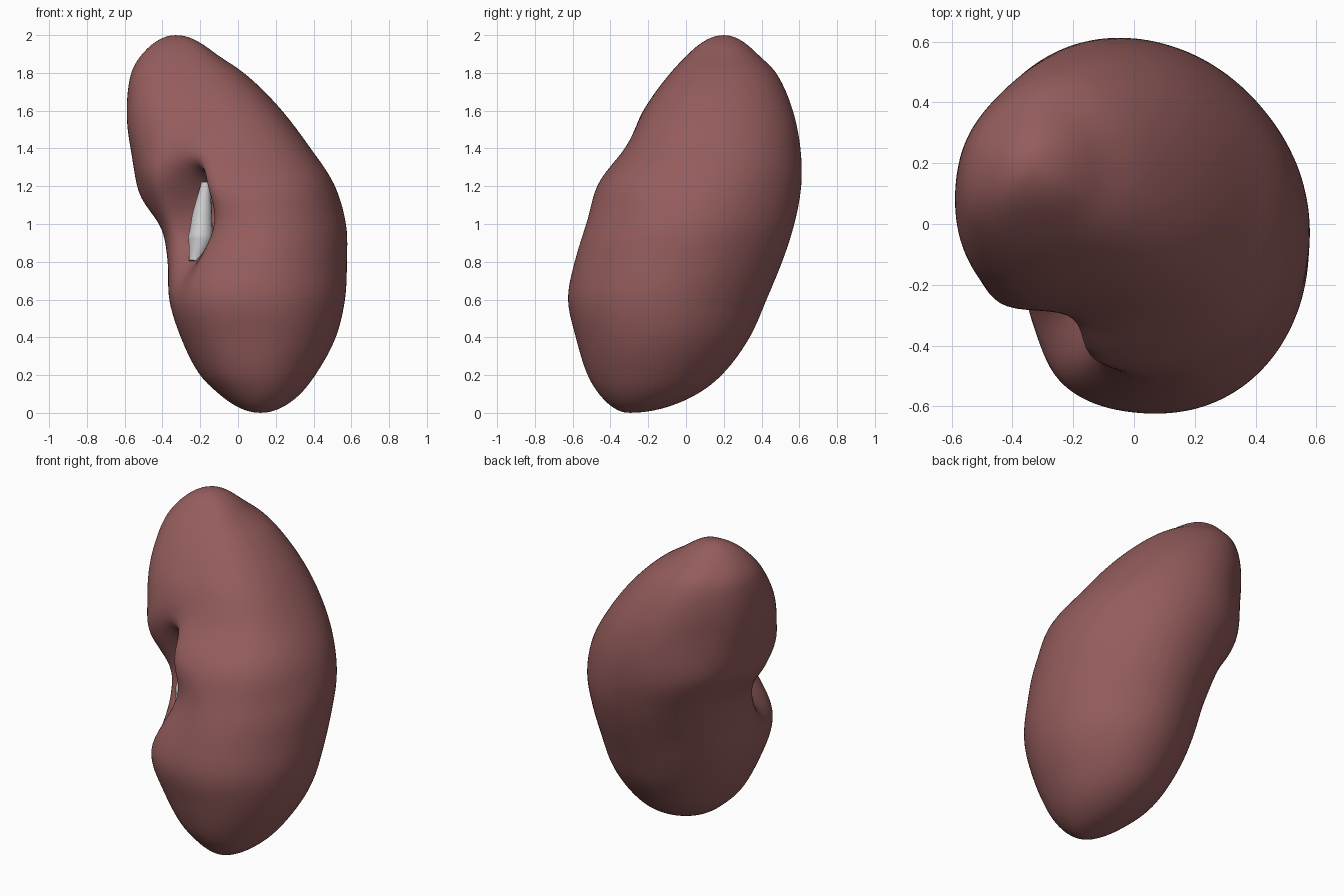
import bpy, bmesh, math
from mathutils import Vector

if "Cube" in bpy.data.objects:
    bpy.data.objects.remove(bpy.data.objects["Cube"])

# horizontal sections: z, centre x, centre y, half width x, half width y
SECTIONS = [
    (0.0, .12, -.30, 0, 0), (.1, .115, -.20, .215, .26), (.2, .105, -.165, .305, .355),
    (.4, .11, -.12, .41, .46), (.6, .105, -.095, .465, .525), (.8, .105, -.04, .475, .55),
    (1.0, .085, .015, .49, .555), (1.2, -.005, .07, .515, .54), (1.4, -.09, .15, .465, .46),
    (1.6, -.175, .18, .40, .39), (1.8, -.265, .205, .29, .275), (1.9, -.31, .20, .19, .18),
    (2.0, -.33, .20, 0, 0)]
ANG = [math.acos(1 - s[0]) for s in SECTIONS]
U = Vector((1, 1, 0)).normalized()
V = Vector((-1, 1, 0)).normalized()


def section(th):
    """Smooth (Hermite) interpolation of the section table."""
    i = 0
    while i < len(ANG) - 2 and th > ANG[i + 1]:
        i += 1
    h = ANG[i + 1] - ANG[i]
    t = (th - ANG[i]) / h

    def slope(j, c):
        a, b = max(j - 1, 0), min(j + 1, len(ANG) - 1)
        return (SECTIONS[b][c] - SECTIONS[a][c]) / (ANG[b] - ANG[a])
    return [(2*t**3 - 3*t**2 + 1) * SECTIONS[i][c] + (t**3 - 2*t**2 + t) * h * slope(i, c)
            + (3*t**2 - 2*t**3) * SECTIONS[i + 1][c] + (t**3 - t**2) * h * slope(i + 1, c)
            for c in range(1, 5)]


def lobe(t, deg, width=32):
    d = (math.degrees(t) - deg + 180) % 360 - 180
    return math.exp(-(d / width) ** 2)


def gauss(a, b=0):
    return math.exp(-a * a - b * b)


def step(z, a, b):
    w = min(max((z - a) / (b - a), 0), 1)
    return w * w * (3 - 2 * w)


def surface_point(th, t):
    z = 1 - math.cos(th)
    cx, cy, hx, hy = section(th)
    low = gauss((z - .6) / .4)
    k = (1 + .18 * step(z, 1.05, 1.5) * lobe(t, 225)
         + .12 * step(z, 1.0, 1.35) * lobe(t, 315)
         - .08 * step(z, 1.2, 1.55) * lobe(t, 135)
         + .07 * gauss((z - 1.0) / .22) * lobe(t, 135)
         + low * (.11 * lobe(t, 225, 28) - .05 * lobe(t, 45))
         - .03 * gauss((z - 1.1) / .3) * lobe(t, 45)
         + .05 * gauss((z - 1.1) / .1) * lobe(t, 185, 18))
    p = Vector((cx + hx * k * math.cos(t), cy + hy * k * math.sin(t), z))
    # hilum: deep pocket plus a broad shallow notch on the concave side
    mid = (cx + cy) * .707
    if p.dot(U) < mid:
        v = p.dot(V)
        deep = .38 * gauss((v + .04) / .10, (z - 1.04) / .24)
        wide = .055 * gauss((v + .16) / .28, (z - .98) / .2)
        side = min(1, (mid - p.dot(U)) / .2)
        p += (U * (deep + wide) + Vector((0, 0, .25 * deep))) * side
    return p


def material(name, col):
    m = bpy.data.materials.new(name)
    m.diffuse_color = (*col, 1)
    m.use_nodes = True
    m.node_tree.nodes["Principled BSDF"].inputs["Base Color"].default_value = m.diffuse_color
    return m


# kidney body
N, R = 140, 90
bm = bmesh.new()
bottom = bm.verts.new((.12, -.30, 0))
rings = [[bm.verts.new(surface_point(math.pi * r / R, 2 * math.pi * i / N)) for i in range(N)]
         for r in range(1, R)]
top = bm.verts.new((-.33, .20, 2))
for i in range(N):
    j = (i + 1) % N
    bm.faces.new((bottom, rings[0][j], rings[0][i]))
    bm.faces.new((top, rings[-1][i], rings[-1][j]))
    for a, b in zip(rings, rings[1:]):
        bm.faces.new((a[i], a[j], b[j], b[i]))
for f in bm.faces:
    f.smooth = True
me = bpy.data.meshes.new("kidney_body")
bm.to_mesh(me)
bm.free()
body = bpy.data.objects.new("kidney_body", me)
bpy.context.collection.objects.link(body)
me.materials.append(material("flesh", (.30, .108, .108)))
sm = body.modifiers.new("smooth", 'SMOOTH')
sm.factor, sm.iterations = .5, 5


# tubes inside the hilum
def tube(name, pts, radius):
    cu = bpy.data.curves.new(name, 'CURVE')
    cu.dimensions = '3D'
    cu.bevel_depth, cu.bevel_resolution, cu.use_fill_caps = radius, 5, True
    s = cu.splines.new('BEZIER')
    s.bezier_points.add(len(pts) - 1)
    for bp, (x, y, z, r) in zip(s.bezier_points, pts):
        bp.co, bp.radius = (x, y, z), r
        bp.handle_left_type = bp.handle_right_type = 'AUTO'
    ob = bpy.data.objects.new(name, cu)
    bpy.context.collection.objects.link(ob)


tube("inner_pelvis", [(-.23, -.26, .80, .5), (-.20, -.23, .92, 1.1),
                      (-.19, -.20, 1.04, .9), (-.17, -.18, 1.22, .4)], .06)
